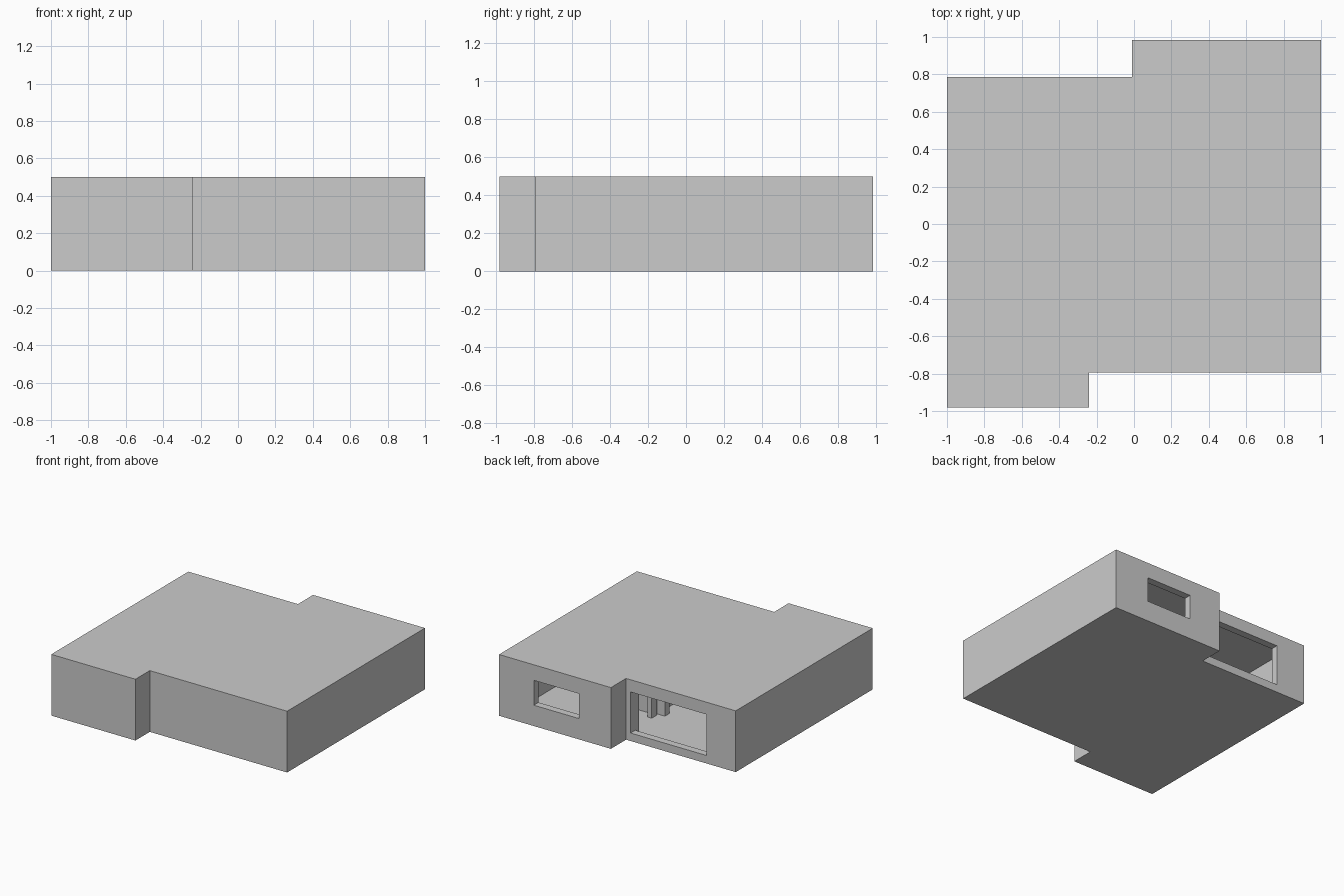
import bpy, bmesh
from mathutils import Vector

if "Cube" in bpy.data.objects:
    bpy.data.objects.remove(bpy.data.objects["Cube"])

H, SLAB, T = 0.5, 0.008, 0.06
OUTLINE = [(-1, -.98), (-.24, -.98), (-.24, -.795), (1, -.795),
           (1, .983), (-.01, .983), (-.01, .787), (-1, .787)]


def prism(name, pts, z0, z1):
    """Extrude an outline between two heights."""
    bm = bmesh.new()
    face = bm.faces.new([bm.verts.new((x, y, z0)) for x, y in pts])
    ext = bmesh.ops.extrude_face_region(bm, geom=[face], use_keep_orig=True)
    top = [v for v in ext["geom"] if isinstance(v, bmesh.types.BMVert)]
    bmesh.ops.translate(bm, verts=top, vec=(0, 0, z1 - z0))
    bmesh.ops.recalc_face_normals(bm, faces=bm.faces[:])
    me = bpy.data.meshes.new(name)
    bm.to_mesh(me)
    bm.free()
    ob = bpy.data.objects.new(name, me)
    bpy.context.collection.objects.link(ob)
    return ob


def box(name, x0, x1, y0, y1, z0=SLAB, z1=H - SLAB):
    return prism(name, [(x0, y0), (x1, y0), (x1, y1), (x0, y1)], z0, z1)


def inset(pts, t):
    """Offset a square-cornered, anticlockwise outline inwards."""
    out = []
    for i, p in enumerate(pts):
        p = Vector(p)
        a = (p - Vector(pts[i - 1])).normalized()
        b = (Vector(pts[(i + 1) % len(pts)]) - p).normalized()
        out.append(p + t * Vector((-a.y - b.y, a.x + b.x)))
    return out


# House shell: floor, outer walls and flat roof around one cavity
shell = prism("house_shell", OUTLINE, 0, H)

# Cavity, back window and wide back opening
cutters = [prism("cavity_cutter", inset(OUTLINE, T), SLAB, H - SLAB),
           box("window_cutter", .277, .686, .85, 1.1, .17, .373),
           box("opening_cutter", -.735, -.05, .70, .90, .065, .40)]
for c in cutters:
    m = shell.modifiers.new(c.name, 'BOOLEAN')
    m.object, m.operation, m.solver = c, 'DIFFERENCE', 'EXACT'
dg = bpy.context.evaluated_depsgraph_get()
cut_mesh = bpy.data.meshes.new_from_object(shell.evaluated_get(dg))
shell.modifiers.clear()
shell.data = cut_mesh
for c in cutters:
    bpy.data.objects.remove(c)

# Inside walls: door jambs, room divider and cross wall
box("door_jamb_back", -.05, .05, .68, .727)
box("door_jamb_front", .04, .08, .32, .385)
box("corner_pier", -.02, .05, .24, .30)
box("cross_wall", .05, .94, .27, .32)
box("room_divider", .05, .10, -.25, .27)
